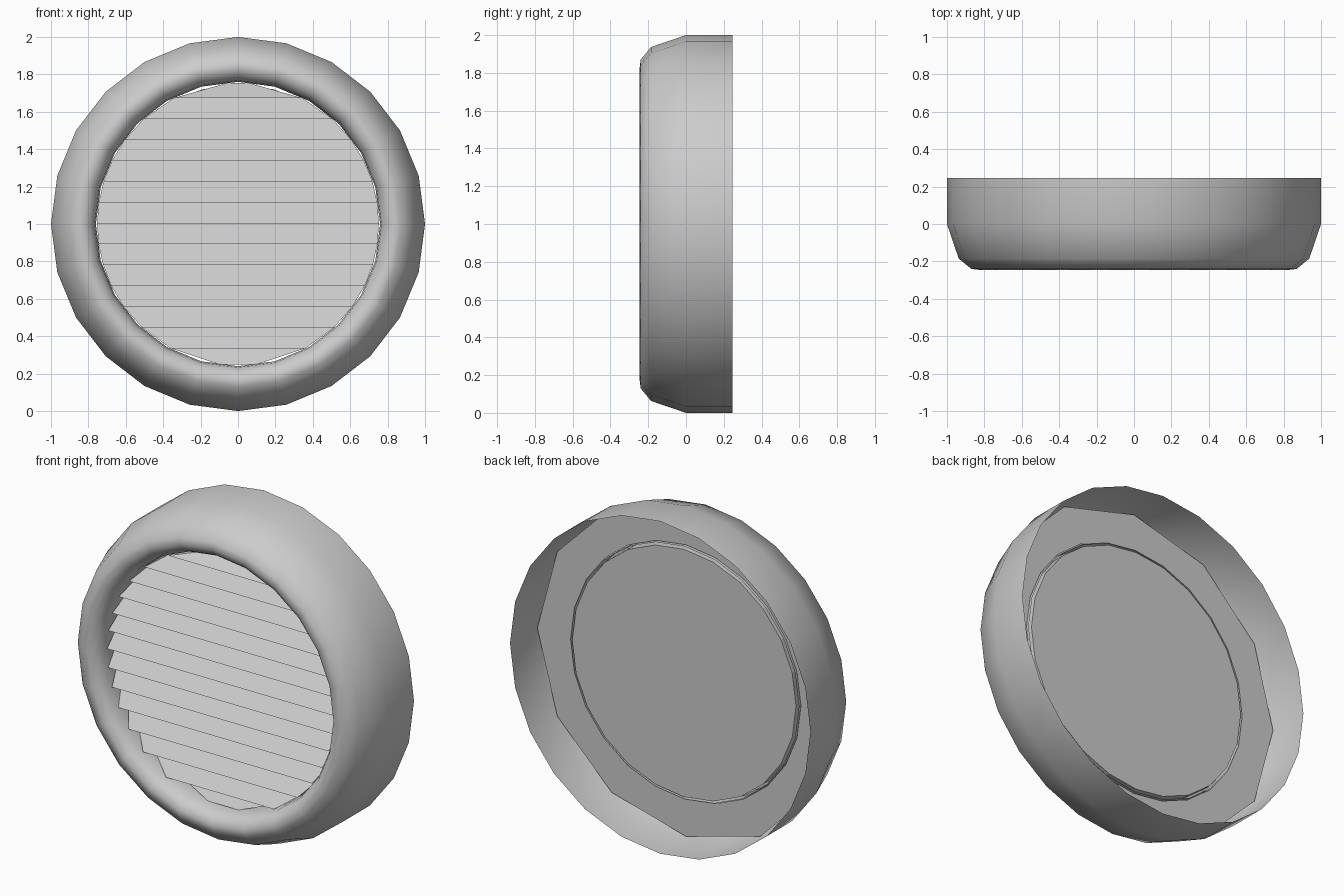
import bpy, bmesh, math

if "Cube" in bpy.data.objects:
    bpy.data.objects.remove(bpy.data.objects["Cube"])

grey = bpy.data.materials.new("light_grey")
grey.diffuse_color = (0.6, 0.6, 0.6, 1)
grey.use_nodes = True
grey.node_tree.nodes["Principled BSDF"].inputs["Base Color"].default_value = grey.diffuse_color


def make(name, bm, smooth=False):
    bmesh.ops.recalc_face_normals(bm, faces=bm.faces)
    me = bpy.data.meshes.new(name)
    bm.to_mesh(me)
    bm.free()
    me.materials.append(grey)
    ob = bpy.data.objects.new(name, me)
    bpy.context.collection.objects.link(ob)
    if smooth:
        bpy.ops.object.select_all(action='DESELECT')
        bpy.context.view_layer.objects.active = ob
        ob.select_set(True)
        bpy.ops.object.shade_smooth_by_angle(angle=math.radians(50))
    return ob


def loop(bm, r, y, n):
    return [bm.verts.new((r * math.sin(2 * math.pi * i / n), y,
                          1 + r * math.cos(2 * math.pi * i / n))) for i in range(n)]


def lathe(name, profile, n, smooth=False, cap=False):
    """Revolve (radius, y) points about the front-to-back axis."""
    bm = bmesh.new()
    rings = [loop(bm, r, y, n) for r, y in profile]
    for a, b in zip(rings, rings[1:]):
        for i in range(n):
            j = (i + 1) % n
            bm.faces.new((a[i], a[j], b[j], b[i]))
    if cap:
        bm.faces.new(rings[0])
        bm.faces.new(rings[-1])
    return make(name, bm, smooth)


# Rounded outer housing, open at the back
lathe("housing_ring", [(1.0, 0.245), (1.0, 0.0), (0.937, -0.185), (0.87, -0.24),
                       (0.83, -0.245), (0.79, -0.22), (0.767, -0.18),
                       (0.76, -0.12), (0.76, 0.012)], 24, smooth=True)

# Twelve-sided flange inside the back: outer edge of 12 corners, round hole of 24
bm = bmesh.new()
outer = loop(bm, 0.99, 0.0, 12)
inner = loop(bm, 0.765, 0.0, 24)
for i in range(12):
    j = (i + 1) % 12
    bm.faces.new((outer[i], outer[j], inner[(2 * i + 2) % 24],
                  inner[2 * i + 1], inner[2 * i]))
make("back_flange", bm)

# Round plate behind the louvres
lathe("back_plate", [(0.745, -0.05), (0.745, 0.018)], 24, cap=True)

# Overlapping louvre slats: wedges with the lower edge pushed forward
step, reach = 0.1115, 0.757
lines = [0.335 + step * k for k in range(13)]
edges = [0.25] + lines + [1.755]


def half_width(z):
    return math.sqrt(max(reach ** 2 - (z - 1) ** 2, 0.0)) * 0.995


for k, (z0, z1) in enumerate(zip(edges, edges[1:])):
    w0, w1 = half_width(z0), half_width(z1)
    y_low = -0.17 if k else -0.14
    section = [(w0, y_low, z0), (w1, -0.075, z1), (w1, -0.045, z1), (w0, -0.045, z0)]
    bm = bmesh.new()
    left = [bm.verts.new((-w, y, z)) for w, y, z in section]
    right = [bm.verts.new((w, y, z)) for w, y, z in section]
    bm.faces.new(left)
    bm.faces.new(right)
    for i in range(4):
        j = (i + 1) % 4
        bm.faces.new((left[i], left[j], right[j], right[i]))
    make("louvre_slat_%02d" % (k + 1), bm)
